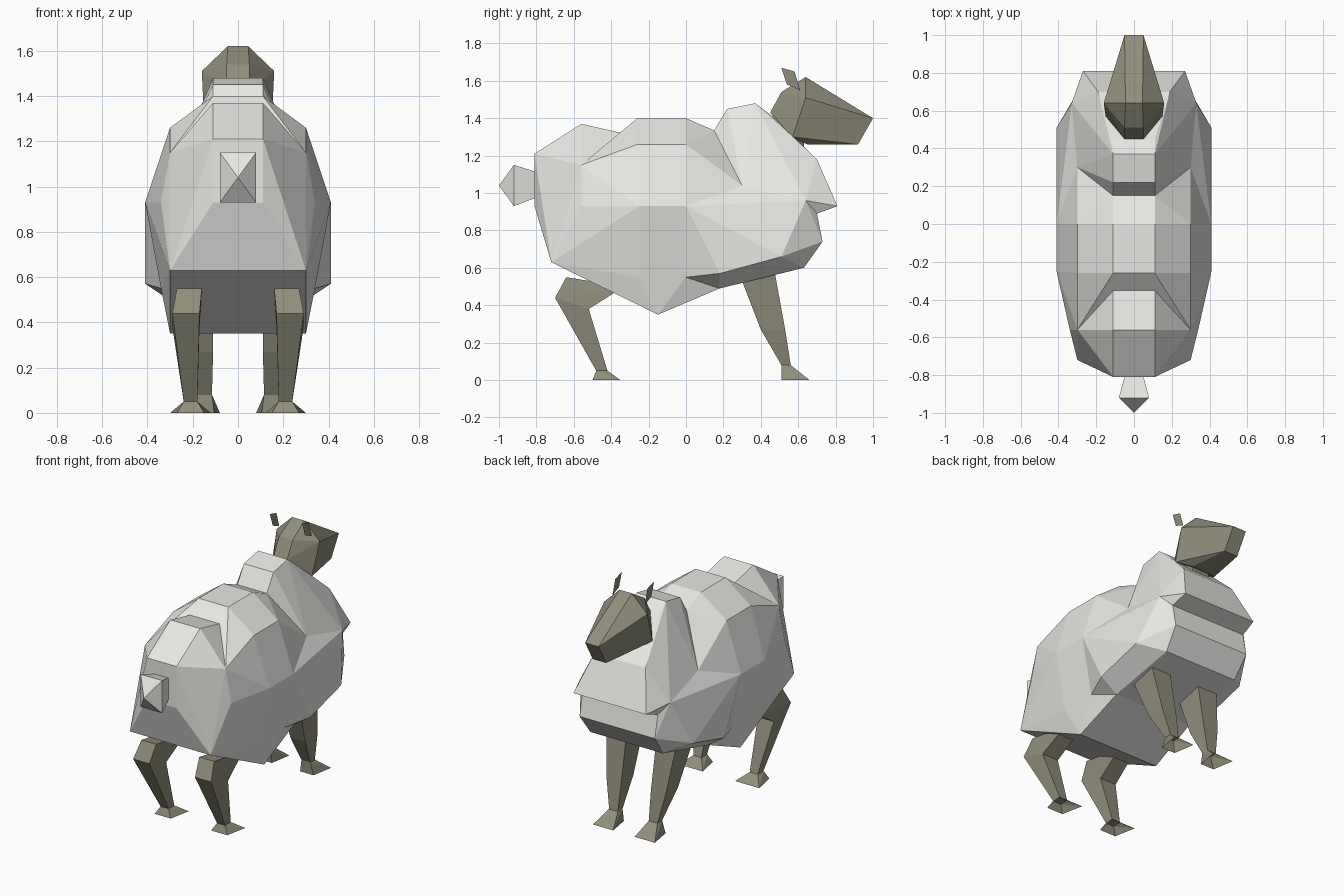
import bpy
import bmesh

if "Cube" in bpy.data.objects:
    bpy.data.objects.remove(bpy.data.objects["Cube"])


def material(name, colour):
    mat = bpy.data.materials.new(name)
    mat.diffuse_color = (*colour, 1)
    mat.use_nodes = True
    mat.node_tree.nodes["Principled BSDF"].inputs["Base Color"].default_value = mat.diffuse_color
    return mat


skin = material("olive_skin", (0.28, 0.27, 0.2))
wool = material("pale_wool", (0.8, 0.8, 0.77))


def mirror(pts):
    return [(-x, y, z) for x, y, z in pts]


def add_hull(bm, pts):
    """Faceted convex chunk around a few corner points."""
    verts = [bm.verts.new(p) for p in dict.fromkeys(pts)]
    res = bmesh.ops.convex_hull(bm, input=verts)
    loose = {v for v in res["geom_interior"] + res["geom_unused"]
             if isinstance(v, bmesh.types.BMVert)}
    bmesh.ops.delete(bm, geom=list(loose), context='VERTS')


def finish(name, bm, mat):
    bmesh.ops.dissolve_limit(bm, angle_limit=0.02, verts=bm.verts[:], edges=bm.edges[:])
    bmesh.ops.recalc_face_normals(bm, faces=bm.faces[:])
    me = bpy.data.meshes.new(name)
    bm.to_mesh(me)
    bm.free()
    me.materials.append(mat)
    bpy.context.collection.objects.link(bpy.data.objects.new(name, me))


def centred(name, pts, mat):
    """One chunk, symmetric about x = 0."""
    bm = bmesh.new()
    add_hull(bm, pts + mirror(pts))
    finish(name, bm, mat)


def box_ring(x0, x1, back, front, taper=0):
    """Four corners of a leg section; back and front are (y, z)."""
    return [(x0 + taper, *back), (x1 - taper, *back), (x0, *front), (x1, *front)]


def legs(name, rings):
    """Left and right leg from consecutive four-cornered sections."""
    for side, flip in (("right", False), ("left", True)):
        bm = bmesh.new()
        for a, b in zip(rings, rings[1:]):
            add_hull(bm, mirror(a + b) if flip else a + b)
        # hooves are hollow underneath
        soles = [f for f in bm.faces if all(v.co.z < 0.001 for v in f.verts)]
        bmesh.ops.delete(bm, geom=soles, context='FACES')
        finish(f"{name}_{side}", bm, skin)


# Corners shared by neighbouring wool chunks
shoulder = (0.30, 0.30, 1.04)
elbow = (0.41, 0.51, 0.66)
withers = (0.11, 0.15, 1.335)
flank_top, flank_low = (0.41, 0, 0.93), (0.34, 0, 0.55)
brisket = (0.29, 0.18, 0.49)
collar = (0.33, 0.64, 0.96)
notch = (0.28, 0.70, 0.89)
hip = [(0.34, -0.56, 0.93), (0.30, -0.56, 1.15), (0.11, -0.34, 1.32), (0.30, -0.72, 0.63)]

# Wool: torso, rump, lower chest, neck ruff
centred("torso_wool", hip + [
    (0.11, -0.26, 1.40), (0.11, 0, 1.40), withers,
    (0.30, -0.26, 1.26), (0.30, 0, 1.26), shoulder,
    (0.41, -0.25, 0.93), flank_top, (0.34, -0.25, 0.55), flank_low,
    (0.30, -0.15, 0.35), brisket], wool)
centred("rump_wool", hip + [
    (0.11, -0.81, 1.21), (0.11, -0.81, 0.93), (0.11, -0.56, 1.37)], wool)
centred("chest_wool", [
    shoulder, elbow, flank_top, flank_low, brisket, (0.41, 0.18, 0.57), collar, notch,
    (0.28, 0.73, 0.74), (0.27, 0.63, 0.60)], wool)
centred("neck_wool", [
    shoulder, withers, (0.11, 0.22, 1.45), (0.11, 0.37, 1.48), (0.11, 0.45, 1.42),
    (0.19, 0.53, 1.26), (0.19, 0.70, 1.18), collar, notch, (0.27, 0.81, 0.93)], wool)

# Tail
centred("tail", [(0.045, -0.79, 1.11), (0.045, -0.79, 0.98), (0.08, -0.92, 1.15),
                 (0.08, -0.92, 0.93), (0, -1.0, 1.04)], wool)

# Head and short neck
centred("head", [
    (0.045, 0.64, 1.62), (0.05, 0.51, 1.54), (0.05, 0.45, 1.43), (0.16, 0.64, 1.51),
    (0.15, 0.57, 1.30), (0.05, 1.0, 1.40), (0.05, 0.92, 1.26), (0.08, 0.65, 1.26)], skin)
centred("neck", [(0.05, 0.46, 1.42), (0.12, 0.57, 1.32), (0.12, 0.53, 1.22),
                 (0.06, 0.63, 1.27), (0.08, 0.63, 1.20)], skin)

# Ears: flat upright blades
ear = [(0.12, 0.51, 1.67), (0.12, 0.58, 1.65), (0.12, 0.61, 1.55), (0.12, 0.54, 1.58)]
for side, pts in (("right", ear), ("left", mirror(ear))):
    bm = bmesh.new()
    bm.faces.new([bm.verts.new(p) for p in pts])
    finish(f"ear_{side}", bm, skin)

# Legs, each ending in a splayed hoof
legs("hind_leg", [
    box_ring(0.16, 0.27, (-0.64, 0.55), (-0.33, 0.50)),
    box_ring(0.17, 0.29, (-0.70, 0.44), (-0.52, 0.38)),
    box_ring(0.18, 0.24, (-0.48, 0.05), (-0.42, 0.05)),
    box_ring(0.12, 0.30, (-0.50, 0), (-0.35, 0), 0.03)])
legs("front_leg", [
    box_ring(0.11, 0.26, (0.28, 0.58), (0.47, 0.60)),
    box_ring(0.11, 0.22, (0.40, 0.27), (0.53, 0.27)),
    box_ring(0.115, 0.18, (0.51, 0.08), (0.56, 0.08)),
    box_ring(0.08, 0.23, (0.51, 0), (0.66, 0), 0.025)])
